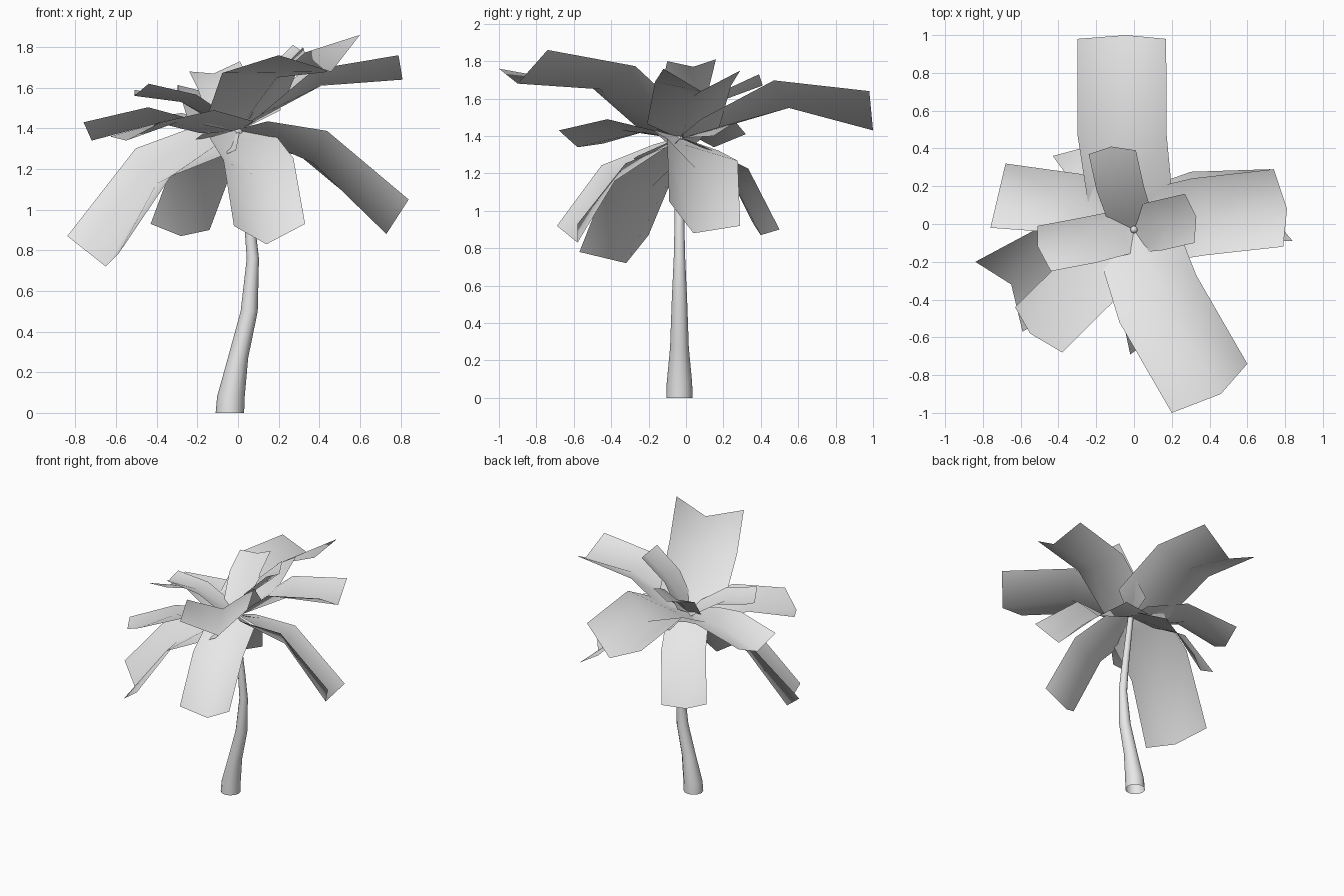
import bpy
import bmesh
import math
from mathutils import Vector

if "Cube" in bpy.data.objects:
    bpy.data.objects.remove(bpy.data.objects["Cube"], do_unlink=True)

# One plain grey for the whole tree
grey = bpy.data.materials.new("plain_grey")
grey.use_nodes = True
grey.diffuse_color = (0.8, 0.8, 0.8, 1)
grey.node_tree.nodes["Principled BSDF"].inputs["Base Color"].default_value = (0.8, 0.8, 0.8, 1)

CROWN = Vector((0, -0.03, 1.39))


def loft(name, rings, closed):
    """Skin a row of equally long cross-sections with smooth quads."""
    bm = bmesh.new()
    rows = [[bm.verts.new(point) for point in ring] for ring in rings]
    count = len(rows[0])
    for low, high in zip(rows, rows[1:]):
        for i in range(count if closed else count - 1):
            j = (i + 1) % count
            bm.faces.new((low[i], low[j], high[j], high[i]))
    bm.normal_update()
    # Open sheets face the sky
    if not closed and sum(f.normal.z * f.calc_area() for f in bm.faces) < 0:
        bmesh.ops.reverse_faces(bm, faces=bm.faces[:])
    for face in bm.faces:
        face.smooth = True
    mesh = bpy.data.meshes.new(name)
    bm.to_mesh(mesh)
    bm.free()
    mesh.materials.append(grey)
    obj = bpy.data.objects.new(name, mesh)
    bpy.context.collection.objects.link(obj)


def frond(name, tip, edge_a, edge_b, bend):
    """Folded leaf: wide and nearly flat by the crown, then bent once and folded more to the tip."""
    tip, bend = Vector(tip), Vector(bend)
    sides = [Vector(edge_a) - tip, Vector(edge_b) - tip]
    fold = (sides[0] + sides[1]) / 2
    turn = (tip - bend).rotation_difference(bend - CROWN)
    inner = [turn @ (side - fold * 0.2) for side in sides]
    flat = [turn @ (side - fold * 0.8) for side in sides]
    sections = [
        (CROWN, flat, 0.1),
        (CROWN.lerp(bend, 0.22), flat, 0.95),
        (bend, inner, 1),
        (tip, sides, 1),
    ]
    rings = [(rib + a * width, rib, rib + b * width) for rib, (a, b), width in sections]
    loft(name, rings, closed=False)


# Trunk: leaning tapered tube, open underneath
trunk_path = [(-0.04, 0, 0.07), (-0.035, 0.08, 0.068), (0.0, 0.27, 0.05),
              (0.055, 0.5, 0.042), (0.073, 0.76, 0.03), (0.055, 0.95, 0.026), (0, 1.4, 0.02)]
sides = 12
trunk_rings = []
for x, z, radius in trunk_path:
    angles = [math.tau * i / sides for i in range(sides)]
    trunk_rings.append([(x + radius * math.cos(a), radius * math.sin(a) - 0.035, z) for a in angles])
loft("trunk", trunk_rings, closed=True)

# Long raised fronds: midrib tip, two tip corners, midrib bend
frond("back_frond", (-.04, 1, 1.43), (-.3, .98, 1.55), (.17, .98, 1.64), (-.05, .55, 1.55))
frond("front_left_frond", (.46, -.9, 1.68), (.2, -1, 1.76), (.6, -.74, 1.86), (.19, -.46, 1.65))
frond("left_frond", (.81, .08, 1.64), (.79, -.12, 1.76), (.74, .29, 1.75), (.41, .04, 1.61))

# Level fronds
frond("right_frond", (-.72, .15, 1.34), (-.76, -.02, 1.43), (-.68, .32, 1.41), (-.38, .12, 1.43))
frond("front_right_frond", (-.55, -.58, 1.34), (-.63, -.44, 1.36), (-.38, -.68, 1.43), (-.3, -.34, 1.43))

# Drooping fronds
frond("front_low_frond", (.14, -.58, .83), (-.02, -.69, .92), (.33, -.58, .93), (.1, -.38, 1.16))
frond("right_low_frond", (-.65, -.32, .72), (-.84, -.2, .87), (-.59, -.57, .78), (-.4, -.18, 1.13))
frond("left_low_frond", (.73, .04, .88), (.84, -.09, 1.05), (.72, .29, .92), (.37, .05, 1.23))
frond("back_low_frond", (-.28, .4, .87), (-.43, .36, .93), (-.14, .5, .9), (-.17, .26, 1.2))

# Short young fronds at the top
frond("left_young_frond", (.33, .04, 1.77), (.32, -.1, 1.8), (.27, .16, 1.81), (.16, 0, 1.62))
frond("back_young_frond", (-.12, .41, 1.67), (-.24, .37, 1.68), (.01, .39, 1.73), (-.08, .22, 1.6))
frond("right_young_frond", (-.51, -.12, 1.56), (-.51, -.01, 1.59), (-.44, -.25, 1.62), (-.28, -.08, 1.53))

# Small bud where the fronds meet
bpy.ops.mesh.primitive_uv_sphere_add(segments=8, ring_count=6, radius=0.02, location=CROWN + Vector((0, 0, 0.02)))
bud = bpy.context.object
bud.name = "crown_bud"
bud.data.materials.append(grey)
bpy.ops.object.shade_smooth()
